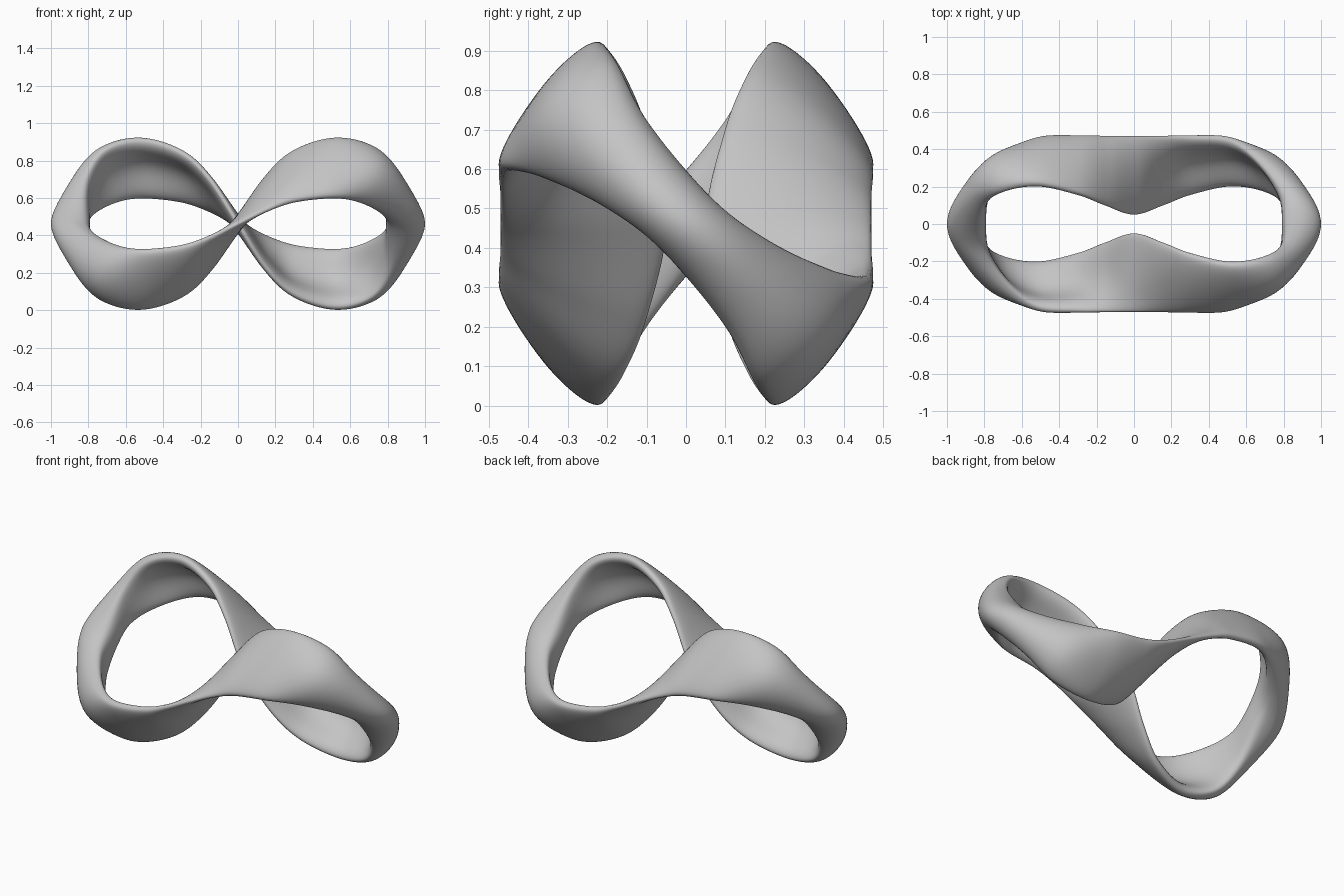
import bpy, bmesh, math
from mathutils import Vector

cube = bpy.data.objects.get("Cube")
if cube:
    bpy.data.objects.remove(cube)

MID = 0.462    # height of the symmetry centre
N = 48         # points round a section
STEPS = 10     # spline steps between key sections

# One quarter of the loop, from the crossing to the end:
# first edge, second edge, outward bulge, half thickness, inner hollow
KEYS = [
    ((0.00, -0.05, 0.00), (0.00, -0.47, 0.00), 0.000, 0.034, 0.0),
    ((0.15, -0.10, 0.24), (0.15, -0.47, 0.07), 0.006, 0.036, 0.6),
    ((0.30, -0.16, 0.385), (0.30, -0.47, 0.12), 0.006, 0.044, 1.1),
    ((0.52, -0.21, 0.455), (0.51, -0.455, 0.14), 0.006, 0.050, 1.1),
    ((0.72, -0.18, 0.405), (0.66, -0.36, 0.115), 0.047, 0.065, 0.2),
    ((0.835, -0.105, 0.26), (0.80, -0.20, 0.04), 0.030, 0.076, 0.0),
    ((0.87, 0.065, 0.065), (0.87, -0.065, -0.065), 0.025, 0.105, 0.0),
]


def turn(p, axis):
    """Half turn about a coordinate axis."""
    return Vector([c if i == axis else -c for i, c in enumerate(p)])


def section(centre, half, normal, bulge, thick, hollow):
    """Crescent section with rounded lips and a hollowed inner wall."""
    pts = []
    for k in range(N):
        a = 2 * math.pi * k / N
        s, w = math.cos(a), math.sin(a)
        wall = thick * math.copysign(abs(w) ** 0.8, w)
        if w < 0:
            wall *= 1 - hollow * w ** 4
        pts.append(centre + half * s + normal * (bulge * (1 - s * s) + wall))
    return pts


# Key sections of the quarter
centres = [(Vector(key[0]) + Vector(key[1])) / 2 for key in KEYS]
ext = [turn(centres[1], 1)] + centres + [turn(centres[-2], 0)]
quarter = []
for i, (a, b, bulge, thick, hollow) in enumerate(KEYS):
    half = (Vector(a) - Vector(b)) / 2
    normal = (ext[i + 2] - ext[i]).cross(half).normalized()
    quarter.append(section(centres[i], half, normal, bulge, thick, hollow))

# Complete the loop by half turns
back = [[turn(q[(N // 2 - k) % N], 0) for k in range(N)] for q in quarter[-2::-1]]
first = quarter + back
second = [[turn(q[(k + N // 2) % N], 2) for k in range(N)] for q in first]
rings = first[:-1] + second[:-1]


def spline(p0, p1, p2, p3, t):
    return 0.5 * (2 * p1 + (p2 - p0) * t + (2 * p0 - 5 * p1 + 4 * p2 - p3) * t * t
                  + (3 * p1 - p0 - 3 * p2 + p3) * t ** 3)


# Skin the loop
bm = bmesh.new()
loops = []
R = len(rings)
for i in range(R):
    four = [rings[(i + d) % R] for d in (-1, 0, 1, 2)]
    for j in range(STEPS):
        loops.append([bm.verts.new(spline(*[r[k] for r in four], j / STEPS) + Vector((0, 0, MID)))
                      for k in range(N)])
for i, lo in enumerate(loops):
    hi = loops[(i + 1) % len(loops)]
    for k in range(N):
        m = (k + 1) % N
        bm.faces.new((lo[k], lo[m], hi[m], hi[k]))
bmesh.ops.recalc_face_normals(bm, faces=bm.faces)

mesh = bpy.data.meshes.new("twisted_loop")
bm.to_mesh(mesh)
bm.free()
loop = bpy.data.objects.new("twisted_loop", mesh)
bpy.context.collection.objects.link(loop)

# Plain grey material
grey = bpy.data.materials.new("plain_grey")
grey.use_nodes = True
colour = (0.55, 0.55, 0.55, 1)
grey.diffuse_color = colour
grey.node_tree.nodes["Principled BSDF"].inputs["Base Color"].default_value = colour
mesh.materials.append(grey)

bpy.context.view_layer.objects.active = loop
loop.select_set(True)
bpy.ops.object.shade_smooth_by_angle(angle=math.radians(50))
